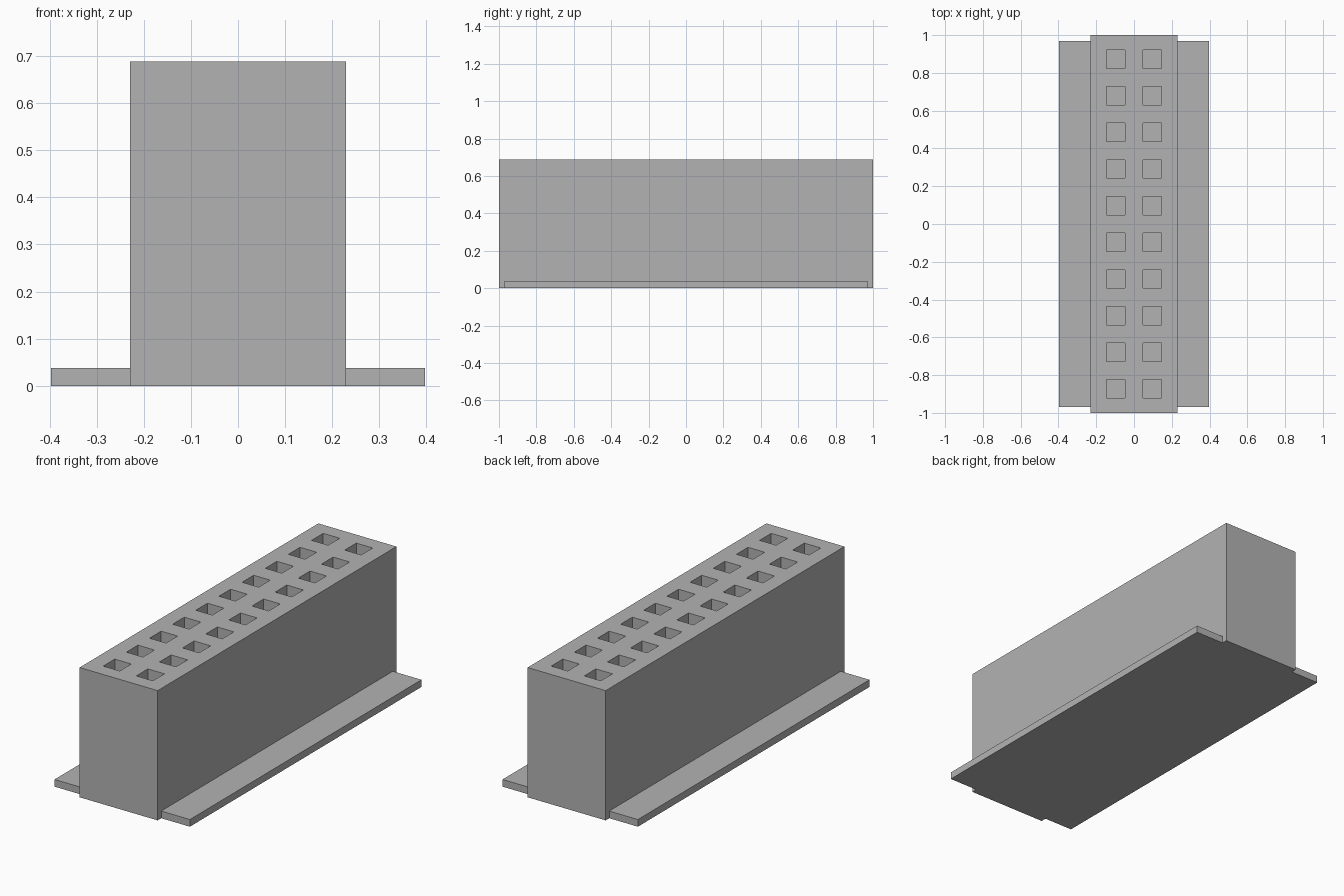
import bpy, bmesh
from mathutils import Vector

default = bpy.data.objects.get("Cube")
if default:
    bpy.data.objects.remove(default, do_unlink=True)

PITCH = 0.194
ROWS = 10
BODY_X, BODY_Y, HEIGHT = 0.229, 1.0, 0.688
FLANGE_X, FLANGE_Z = 0.397, 0.038

grey = bpy.data.materials.new("plain grey")
grey.use_nodes = True
colour = (0.45, 0.45, 0.45, 1)
grey.diffuse_color = colour
grey.node_tree.nodes["Principled BSDF"].inputs["Base Color"].default_value = colour


def box(low, high):
    bm = bmesh.new()
    bmesh.ops.create_cube(bm, size=1)
    low, high = Vector(low), Vector(high)
    bmesh.ops.scale(bm, vec=high - low, verts=bm.verts)
    bmesh.ops.translate(bm, vec=(low + high) / 2, verts=bm.verts)
    return bm


def finish(bm, name):
    mesh = bpy.data.meshes.new(name)
    bm.to_mesh(mesh)
    bm.free()
    mesh.materials.append(grey)
    obj = bpy.data.objects.new(name, mesh)
    bpy.context.collection.objects.link(obj)
    return obj


def cut(bm, point, normal):
    bmesh.ops.bisect_plane(bm, geom=bm.verts[:] + bm.edges[:] + bm.faces[:],
                           plane_co=point, plane_no=normal)


# Housing: split into square cells, then sink a square socket in each
bm = box((-BODY_X, -BODY_Y, 0), (BODY_X, BODY_Y, HEIGHT))
for i in (-1, 0, 1):
    cut(bm, (i * PITCH, 0, 0), (1, 0, 0))
for j in range(ROWS + 1):
    cut(bm, (0, (j - ROWS / 2) * PITCH, 0), (0, 1, 0))
cells = []
for face in bm.faces:
    c = face.calc_center_median()
    if face.normal.z > 0.9 and abs(c.x) < PITCH and abs(c.y) < PITCH * ROWS / 2:
        cells.append(face)
bmesh.ops.inset_individual(bm, faces=cells, thickness=PITCH / 4, use_even_offset=True)
bmesh.ops.inset_individual(bm, faces=cells, thickness=0, depth=FLANGE_Z - HEIGHT)
finish(bm, "socket_housing")

# Thin mounting flanges along both long sides
for side, name in ((-1, "right_flange"), (1, "left_flange")):
    xs = sorted((side * BODY_X, side * FLANGE_X))
    half = PITCH * ROWS / 2
    finish(box((xs[0], -half, 0), (xs[1], half, FLANGE_Z)), name)
